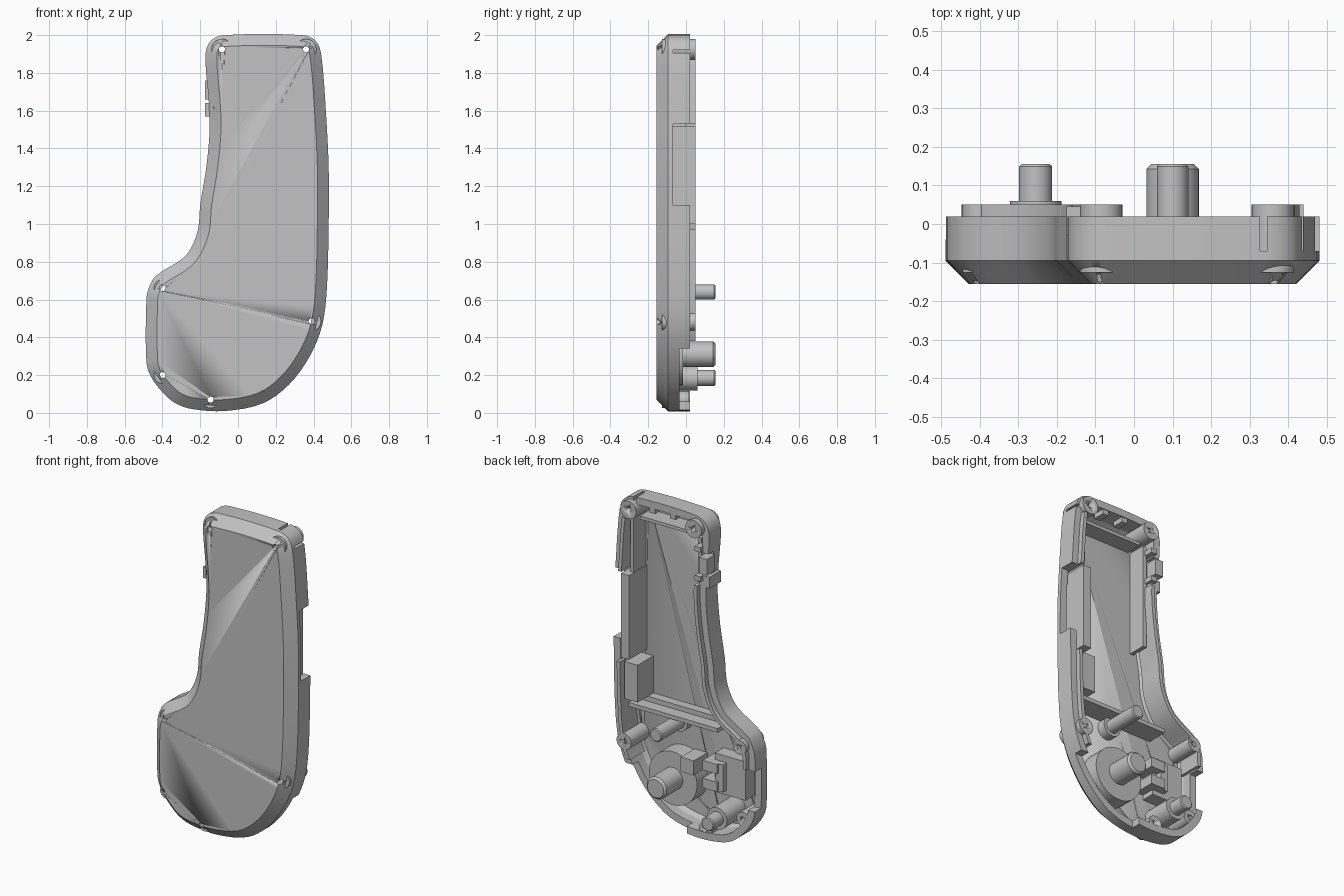
import bpy, bmesh
from math import radians
from mathutils import Vector

old = bpy.data.objects.get("Cube")
if old:
    bpy.data.objects.remove(old, do_unlink=True)

SHADE = (0.54, 0.54, 0.54, 1)
grey = bpy.data.materials.new("plain grey plastic")
grey.use_nodes = True
grey.diffuse_color = SHADE
grey.node_tree.nodes["Principled BSDF"].inputs["Base Color"].default_value = SHADE

# Handle outline (x, z), clockwise from the upper left corner
CONTROL = [Vector(p) for p in (
    (-.07, 2), (.34, 2), (.41, 1.971), (.44, 1.9), (.465, 1.6), (.48, 1.3), (.48, 1), (.47, .65),
    (.445, .46), (.38, .3), (.27, .15), (.13, .05), (-.07, .01), (-.24, .02), (-.33, .05),
    (-.4, .11), (-.46, .19), (-.485, .27), (-.485, .6), (-.473, .66), (-.435, .725), (-.29, .82),
    (-.24, .89), (-.21, .98), (-.2, 1.1), (-.168, 1.3), (-.15, 1.5), (-.155, 1.65),
    (-.172, 1.9), (-.143, 1.971))]


def smooth_outline(pts, steps=4):
    out = []
    for i, p in enumerate(pts):
        before, q, after = pts[i - 1], pts[(i + 1) % len(pts)], pts[(i + 2) % len(pts)]
        size = (q - p).length
        a, b = (q - before).normalized() * size, (after - p).normalized() * size
        for k in range(steps):
            t = k / steps
            out.append(p * (2*t**3 - 3*t*t + 1) + a * (t**3 - 2*t*t + t)
                       + q * (3*t*t - 2*t**3) + b * (t**3 - t*t))
    return out


OUTLINE = smooth_outline(CONTROL)


def inset(d):
    n = len(OUTLINE)
    out = []
    for i, p in enumerate(OUTLINE):
        t = (OUTLINE[(i + 1) % n] - OUTLINE[i - 1]).normalized()
        out.append(p + Vector((t.y, -t.x)) * d)
    return out


def finish(bm, name, smooth=True):
    bmesh.ops.recalc_face_normals(bm, faces=bm.faces)
    mesh = bpy.data.meshes.new(name)
    bm.to_mesh(mesh)
    bm.free()
    mesh.materials.append(grey)
    ob = bpy.data.objects.new(name, mesh)
    bpy.context.collection.objects.link(ob)
    if smooth:
        bpy.ops.object.select_all(action='DESELECT')
        ob.select_set(True)
        bpy.context.view_layer.objects.active = ob
        bpy.ops.object.shade_smooth_by_angle(angle=radians(30))
    return ob


def loft(name, layers, closed_ring=False):
    """Bridge inset copies of the outline; layers are (inset, y)."""
    bm = bmesh.new()
    rings = [[bm.verts.new((p.x, y, p.y)) for p in inset(d)] for d, y in layers]
    pairs = list(zip(rings, rings[1:]))
    if closed_ring:
        pairs.append((rings[-1], rings[0]))
    else:
        bm.faces.new(rings[0])
        bm.faces.new(rings[-1])
    for a, b in pairs:
        for i in range(len(a)):
            bm.faces.new((a[i - 1], a[i], b[i], b[i - 1]))
    return finish(bm, name)


def box(name, x, y, z):
    bm = bmesh.new()
    bmesh.ops.create_cube(bm, size=1)
    for v in bm.verts:
        v.co = [(lo + hi) / 2 + c * (hi - lo) for c, (lo, hi) in zip(v.co, (x, y, z))]
    return finish(bm, name, False)


def rod(name, x, z, r, y0, y1, tip=0):
    """Cylinder along y, with an optional chamfered tip."""
    bm = bmesh.new()
    bmesh.ops.create_circle(bm, cap_ends=True, segments=32, radius=r)
    for v in bm.verts:
        v.co = (x + v.co.x, y0, z + v.co.y)
    face = bm.faces[:]
    for y, s in ((y1 - tip, 1), (y1, 1 - tip / r))[:2 if tip else 1]:
        new = bmesh.ops.extrude_face_region(bm, geom=face)["geom"]
        face = [f for f in new if isinstance(f, bmesh.types.BMFace)]
        for v in face[0].verts:
            v.co = (x + (v.co.x - x) * s, y, z + (v.co.z - z) * s)
    return finish(bm, name)


def boolean(ob, tool, operation='DIFFERENCE'):
    tool.hide_render = True
    tool.hide_set(True)
    mod = ob.modifiers.new("cut", 'BOOLEAN')
    mod.operation, mod.object, mod.solver = operation, tool, 'EXACT'
    # Use the simpler solver where the exact one loses the part
    result = ob.evaluated_get(bpy.context.evaluated_depsgraph_get())
    if operation == 'DIFFERENCE' and len(result.data.polygons) < len(ob.data.polygons) / 2:
        mod.solver = 'FLOAT'


# Chamfered front plate and the wall around it
front_plate = loft("front_plate", [(.06, -.155), (0, -.095), (.045, -.095), (.06, -.125)])
wall = loft("wall", [(0, -.095), (0, .02), (.045, .02), (.045, -.095)], True)

# Openings in the wall
for label, x, y, z in (
        ("side_opening", (.4, .6), (-.07, .1), (1.1, 1.53)),
        ("lower_opening", (-.02, .6), (-.035, .1), (-.1, .34)),
        ("port_opening", (-.6, -.41), (-.04, .1), (.27, .52)),
        ("button_opening", (-.3, -.1), (-.03, .1), (1.64, 1.78)),
        ("top_slot", (.327, .345), (-.07, .1), (1.93, 2.1)),
        ("corner_slot", (.39, .6), (-.07, .1), (1.905, 1.92))):
    boolean(wall, box(label + "_cutter", x, y, z))

# Screw bosses with through holes
for label, x, z, r in (("top_right", -.085, 1.925, .055), ("top_left", .36, 1.925, .055),
                       ("side_left", .39, .485, .05), ("upper_right", -.4, .66, .045),
                       ("lower_right", -.4, .2, .045), ("bottom", -.145, .07, .045)):
    boss = rod(label + "_screw_boss", x, z, r, -.126, .05 if z > .4 else .015)
    hole = rod(label + "_hole_cutter", x, z, .016, -.2, .2)
    boolean(boss, hole)
    boolean(front_plate, hole)

# Raised tongue along parts of the rim
for label, x, z in (("lower_left", (.2, .6), (.38, .97)), ("upper_left", (.2, .6), (1.53, 1.87)),
                    ("bulge", (-.6, -.17), (.53, .85)), ("neck", (-.3, 0), (.85, 1.58))):
    tongue = loft(label + "_tongue", [(.04, -.1), (.04, .05), (.062, .05), (.062, -.1)], True)
    boolean(tongue, box(label + "_tongue_limits", x, (-.2, .2), z), 'INTERSECT')

# Battery tray
box("tray_lower_rib", (-.22, .39), (-.13, .005), (.685, .71))
box("tray_lower_ledge", (-.2, .36), (-.13, -.07), (.71, .74))
box("tray_upper_rib", (-.06, .33), (-.13, -.02), (1.85, 1.87))
box("tray_side_plate", (.355, .41), (-.13, .05), (1.0, 1.52))
box("tray_side_block", (.31, .4), (-.13, .03), (.74, .97))
box("tray_upper_side", (.36, .38), (-.13, 0), (1.52, 1.86))
box("tray_neck_wall", (-.1, -.075), (-.13, -.01), (1.2, 1.85))

# Side button and its guides
box("side_button", (-.175, -.12), (-.03, .045), (1.66, 1.76))
box("button_surround", (-.175, -.14), (-.09, .02), (1.57, 1.64))
for z in (1.61, 1.79):
    box("button_guide", (-.13, -.09), (-.12, .045), (z, z + .03))
for x in (.06, .2):
    box("top_clip", (x, x + .04), (-.06, .015), (1.93, 1.965))

# Pivot disc and locating pegs
rod("pivot_disc", .1, .31, .165, -.13, -.015)
rod("pivot_peg", .1, .31, .068, -.02, .155, .012)
box("disc_stop", (-.06, .03), (-.13, .01), (.38, .47))
rod("upper_peg_base", .1, .64, .06, -.13, -.07)
rod("upper_peg", .1, .64, .041, -.08, .155, .006)
rod("lower_peg_collar", -.255, .185, .067, -.13, .06)
rod("lower_peg", -.255, .185, .043, .05, .155, .006)

# Switch housing beside the disc
box("switch_base", (-.38, -.17), (-.13, -.04), (.29, .53))
for z in (.32, .43):
    box("switch_contact", (-.22, -.12), (-.13, .01), (z, z + .06))
box("switch_bridge", (-.25, -.2), (-.05, -.005), (.32, .49))
